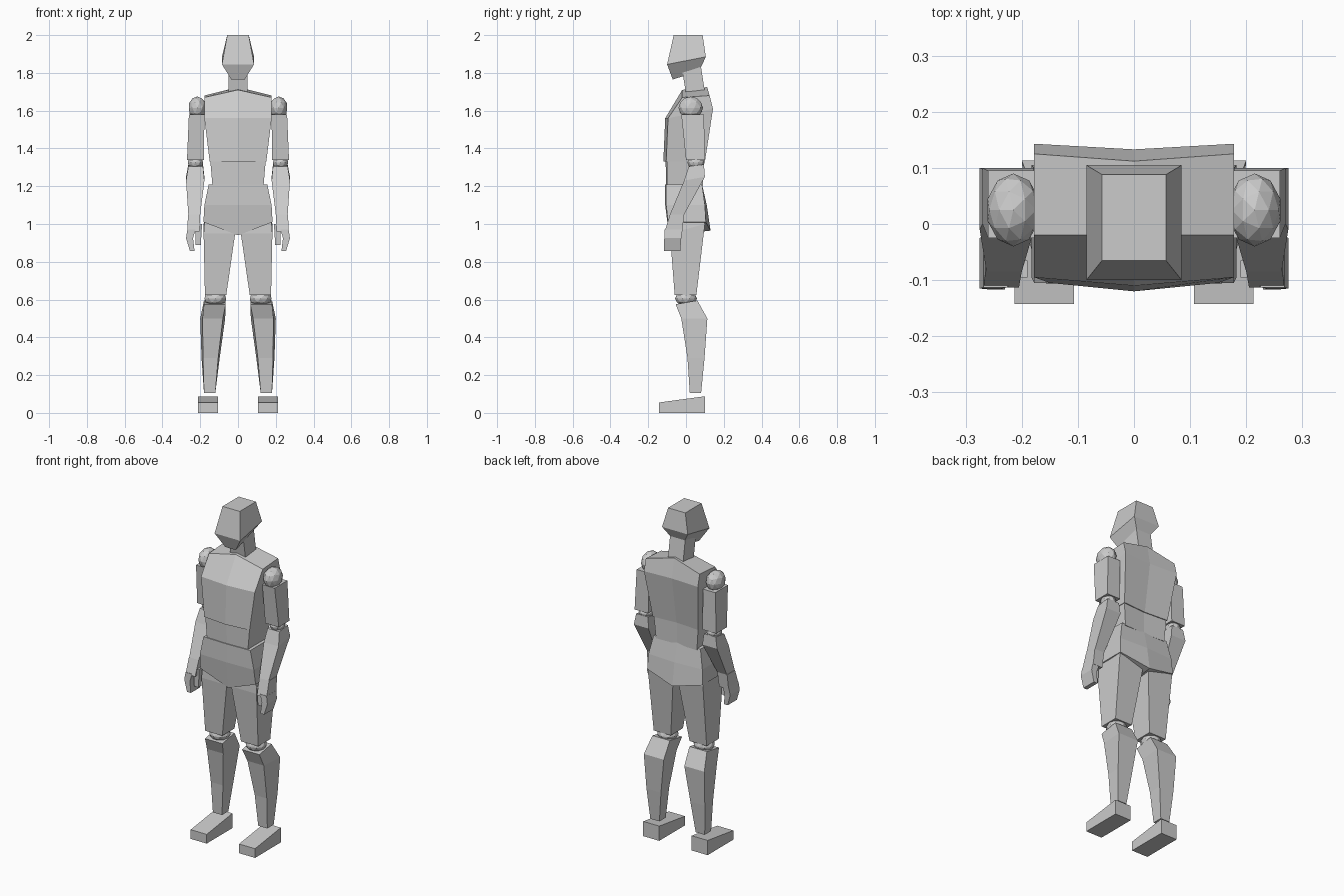
import bpy
import bmesh

default_cube = bpy.data.objects.get("Cube")
if default_cube:
    bpy.data.objects.remove(default_cube, do_unlink=True)

# One plain grey for the whole mannequin
grey = bpy.data.materials.new("plain_grey")
grey.use_nodes = True
colour = (.6, .6, .6, 1)
grey.diffuse_color = colour
grey.node_tree.nodes["Principled BSDF"].inputs["Base Color"].default_value = colour


def finish(name, bm):
    """Turn a bmesh into a flat shaded grey object."""
    bmesh.ops.recalc_face_normals(bm, faces=bm.faces[:])
    mesh = bpy.data.meshes.new(name)
    bm.to_mesh(mesh)
    bm.free()
    mesh.materials.append(grey)
    obj = bpy.data.objects.new(name, mesh)
    bpy.context.collection.objects.link(obj)
    return obj


def loft(name, rings):
    """Join cross-sections with side faces and close both ends."""
    bm = bmesh.new()
    loops = [[bm.verts.new(point) for point in ring] for ring in rings]
    count = len(loops[0])
    for lower, upper in zip(loops, loops[1:]):
        for i in range(count):
            j = (i + 1) % count
            bm.faces.new((lower[i], lower[j], upper[j], upper[i]))
    for end in (loops[0], loops[-1]):
        if count == 4:
            bm.faces.new(end)
        else:
            a, b, c, d, e, f = end
            bm.faces.new((a, b, e, f))
            bm.faces.new((b, c, d, e))
    return finish(name, bm)


def box_ring(inner, outer, front, back, z, z_back=None, spread=0):
    """Four corners; the back edge may be higher and wider."""
    high = z if z_back is None else z_back
    return [(inner, front, z), (outer, front, z),
            (outer + spread, back, high), (inner - spread, back, high)]


def ridge_ring(width, front, front_ridge, back, back_ridge):
    """Six corners with a ridge down the middle; arguments are (y, z)."""
    return [(-width, *front), (0, *front_ridge), (width, *front),
            (width, *back), (0, *back_ridge), (-width, *back)]


def flip(rings, side):
    return [[(side * x, y, z) for x, y, z in ring] for ring in rings]


def pair(name, rings):
    """Build a left part and its mirrored right part."""
    for label, side in (("left", 1), ("right", -1)):
        loft(f"{label}_{name}", flip(rings, side))


def joint_pair(name, centre, radii):
    """Faceted ball joints on both sides."""
    for label, side in (("left", 1), ("right", -1)):
        bm = bmesh.new()
        bmesh.ops.create_icosphere(bm, subdivisions=2, radius=1)
        for vert in bm.verts:
            x, y, z = (c + r * v for c, r, v in zip(centre, radii, vert.co))
            vert.co = (side * x, y, z)
        finish(f"{label}_{name}", bm)


# Head: tapered skull, slanted jaw and leaning neck
loft("skull", [
    box_ring(-.085, .085, -.1, .105, 1.845, 1.885),
    box_ring(-.057, .057, -.065, .088, 2),
])
loft("jaw", [
    box_ring(-.035, .035, -.07, .07, 1.765, 1.81),
    box_ring(-.085, .085, -.1, .105, 1.845, 1.885),
])
loft("neck", [
    box_ring(-.05, .05, 0, .1, 1.69, 1.7),
    box_ring(-.05, .05, -.02, .075, 1.81, 1.86),
])

# Trunk: chest, waist and pelvis, each with a centre ridge
loft("chest", [
    ridge_ring(.15, (-.105, 1.33), (-.12, 1.33), (.1, 1.33), (.09, 1.33)),
    ridge_ring(.178, (-.095, 1.56), (-.11, 1.56), (.143, 1.61), (.133, 1.61)),
    ridge_ring(.178, (-.02, 1.67), (-.02, 1.71), (.125, 1.68), (.112, 1.725)),
])
loft("waist", [
    ridge_ring(.135, (-.1, 1.2), (-.105, 1.2), (.09, 1.2), (.085, 1.2)),
    ridge_ring(.147, (-.1, 1.34), (-.108, 1.34), (.095, 1.34), (.085, 1.34)),
])
loft("pelvis", [
    ridge_ring(.183, (-.095, 1.01), (-.09, .94), (.105, 1.01), (.13, .965)),
    ridge_ring(.178, (-.105, 1.1), (-.11, 1.1), (.1, 1.1), (.11, 1.1)),
    ridge_ring(.155, (-.105, 1.21), (-.11, 1.21), (.085, 1.21), (.085, 1.21)),
])

# Legs: thigh, knee, shin with a bulging calf, wedge foot
pair("thigh", [
    box_ring(.062, .175, -.06, .055, .625),
    box_ring(.015, .182, -.085, .1, .95, 1),
    box_ring(.02, .175, -.08, .09, 1.04),
])
joint_pair("knee", (.12, 0, .605), (.06, .058, .04))
pair("shin", [
    box_ring(.12, .18, .02, .08, .105),
    box_ring(.105, .185, .008, .098, .29, spread=.008),
    box_ring(.08, .188, -.025, .113, .5, spread=.012),
    box_ring(.065, .18, -.055, .06, .575, .595),
])
pair("foot", [
    box_ring(.107, .213, -.143, .1, 0),
    box_ring(.107, .213, -.143, .1, .055, .088),
])

# Arms: shoulder, upper arm, elbow, bent forearm
joint_pair("shoulder", (.215, .025, 1.615), (.048, .065, .06))
pair("upper_arm", [
    box_ring(.18, .27, 0, .1, 1.34),
    box_ring(.178, .26, -.025, .095, 1.58),
])
joint_pair("elbow", (.225, .053, 1.325), (.042, .046, .035))
pair("forearm", [
    box_ring(.2, .263, -.085, -.01, 1.05),
    box_ring(.178, .275, -.01, .1, 1.23, 1.25),
    box_ring(.185, .263, .015, .095, 1.305, 1.315),
])

# Hands: palm, curled fingers and thumb
pair("palm", [
    box_ring(.205, .268, -.113, -.02, .96),
    box_ring(.2, .265, -.085, -.01, 1.05),
])
pair("fingers", [
    box_ring(.23, .255, -.117, -.03, .858),
    box_ring(.238, .275, -.115, -.025, .925),
    box_ring(.225, .268, -.113, -.02, .97),
])
pair("thumb", [
    box_ring(.197, .224, -.093, -.065, .89),
    box_ring(.19, .228, -.095, -.065, 1),
])
